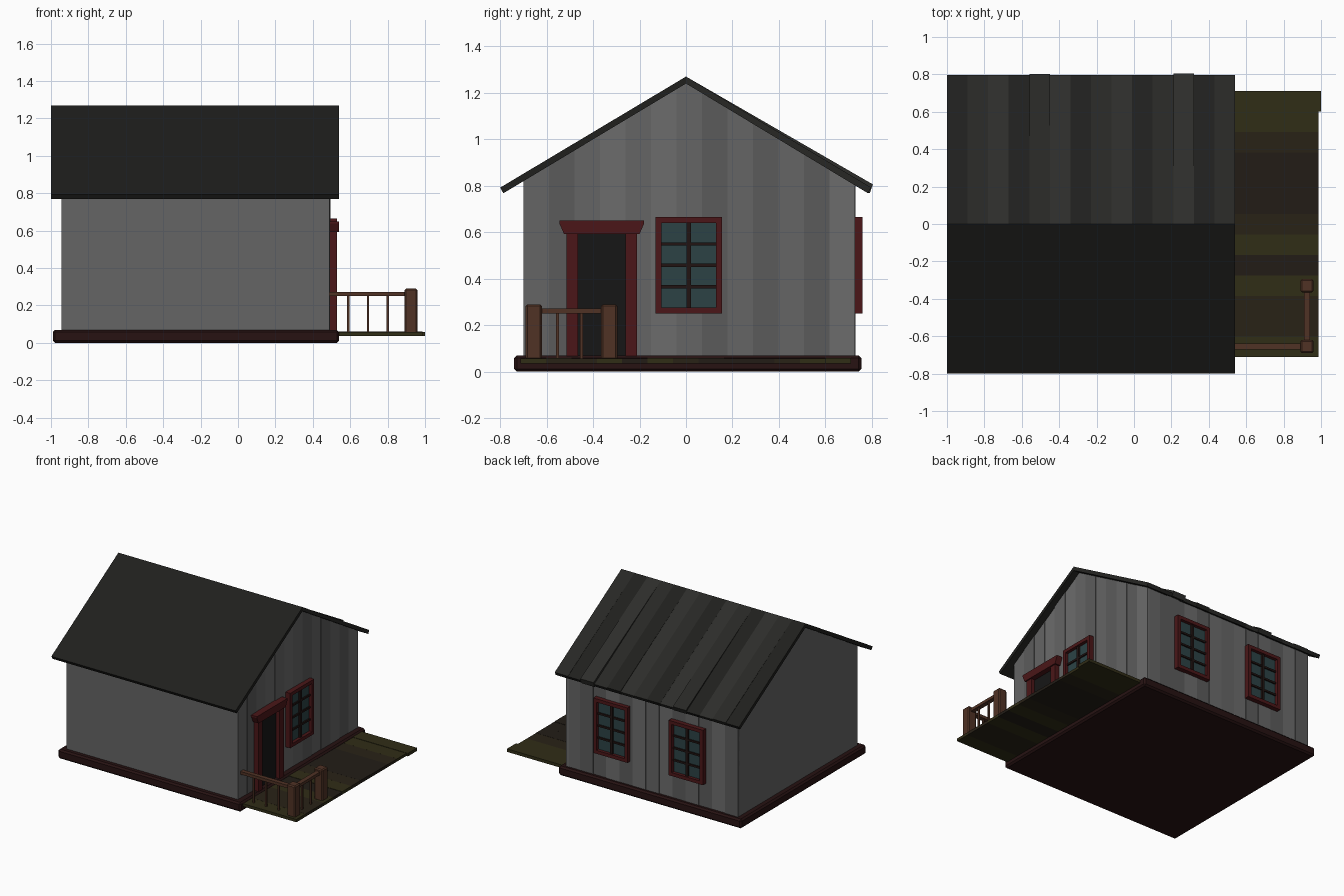
import bpy, bmesh, random
from mathutils import Matrix, Vector

if "Cube" in bpy.data.objects:
    bpy.data.objects.remove(bpy.data.objects["Cube"])

random.seed(4)


def mat(name, r, g, b):
    m = bpy.data.materials.new(name)
    m.diffuse_color = (r, g, b, 1)
    m.use_nodes = True
    m.node_tree.nodes["Principled BSDF"].inputs["Base Color"].default_value = m.diffuse_color
    return m


WALL = [mat("wall_grey_%d" % i, v, v, v) for i, v in enumerate((0.13, 0.105, 0.15))]
ROOF = [mat("roof_dark_%d" % i, v, v, v * 0.9) for i, v in enumerate((0.014, 0.02, 0.026))]
DECK = [mat("deck_wood_%d" % i, *c) for i, c in enumerate(
    ((0.016, 0.012, 0.008), (0.03, 0.026, 0.008), (0.022, 0.016, 0.008)))]
BASE = mat("base_brown", 0.02, 0.006, 0.006)
TRIM = mat("trim_red", 0.07, 0.008, 0.009)
BAR = mat("bar_dark", 0.015, 0.007, 0.006)
GLASS = mat("glass_teal", 0.025, 0.055, 0.06)
DOOR = mat("door_black", 0.008, 0.008, 0.008)
RAIL = mat("rail_wood", 0.08, 0.032, 0.018)


def prism(name, pts, x0, x1, material, place=Matrix(), bevel=0):
    """Extrude a (y, z) outline along x."""
    bm = bmesh.new()
    f = bm.faces.new([bm.verts.new((x0, y, z)) for y, z in pts])
    r = bmesh.ops.extrude_face_region(bm, geom=[f])
    vs = [v for v in r["geom"] if isinstance(v, bmesh.types.BMVert)]
    bmesh.ops.translate(bm, verts=vs, vec=(x1 - x0, 0, 0))
    bmesh.ops.recalc_face_normals(bm, faces=bm.faces)
    bm.transform(place)
    me = bpy.data.meshes.new(name)
    bm.to_mesh(me)
    bm.free()
    me.materials.append(material)
    ob = bpy.data.objects.new(name, me)
    bpy.context.collection.objects.link(ob)
    if bevel:
        b = ob.modifiers.new("Bevel", "BEVEL")
        b.width, b.segments = bevel, 1
    return ob


def box(name, x, y, z, material, place=Matrix(), bevel=0):
    pts = [(y[0], z[0]), (y[1], z[0]), (y[1], z[1]), (y[0], z[1])]
    return prism(name, pts, x[0], x[1], material, place, bevel)


def under_roof(y):
    return 1.245 - 0.6 * abs(y)


def splits(a, b, n):
    return [a + (b - a) * i / n for i in range(n + 1)]


# Base and solid wall core with plain front and left sides
box("base", (-0.99, 0.54), (-0.74, 0.755), (0, 0.07), BASE, bevel=0.012)
core = [(-0.70, 0.06), (0.71, 0.06), (0.71, under_roof(0.71)),
        (0, under_roof(0)), (-0.70, under_roof(0.70))]
prism("wall_core", core, -0.945, 0.472, WALL[0])

# Planks on the right gable wall
ys = splits(-0.70, 0.728, 13)
for i, (a, b) in enumerate(zip(ys, ys[1:])):
    pts = [(a, 0.06), (b, 0.06), (b, under_roof(b))]
    if a < 0 < b:
        pts.append((0, under_roof(0)))
    pts.append((a, under_roof(a)))
    prism("gable_plank_%d" % i, pts, 0.47, 0.488 + random.uniform(0, 0.006),
          random.choice(WALL))

# Planks on the back wall
xs = splits(-0.945, 0.488, 13)
for i, (a, b) in enumerate(zip(xs, xs[1:])):
    box("back_plank_%d" % i, (a, b), (0.705, 0.723 + random.uniform(0, 0.006)),
        (0.06, under_roof(0.72)), random.choice(WALL))

# Roof: one plain front slab, separate planks on the back slope
prism("roof_front", [(0, 1.27), (-0.8, 0.792), (-0.786, 0.768), (0, 1.24)],
      -1.0, 0.54, ROOF[0])
xs = splits(-1.0, 0.54, 14)
for i, (a, b) in enumerate(zip(xs, xs[1:])):
    lift = {4: 0.008, 11: 0.014}.get(i, random.uniform(-0.003, 0.003))
    ext = max(lift, 0) * 0.6
    pts = [(0, 1.27), (0.796 + ext, 0.792 + lift), (0.783 + ext, 0.768), (0, 1.24)]
    prism("roof_plank_%d" % i, pts, a, b, ROOF[i % 3])


# Windows: local x points outwards, local y runs along the wall
def window(name, place):
    w, h, t = 0.143, 0.2075, 0.026
    for s, side in ((-1, "a"), (1, "b")):
        y = sorted((s * w, s * (w - t)))
        z = sorted((s * h, s * (h - t)))
        box(name + "_stile_" + side, (-0.01, 0.034), y, (-h, h), TRIM, place)
        box(name + "_rail_" + side, (-0.01, 0.034), (t - w, w - t), z, TRIM, place)
    box(name + "_glass", (-0.01, 0.01), (t - w, w - t), (t - h, h - t), GLASS, place)
    box(name + "_mullion", (0, 0.024), (-0.01, 0.01), (t - h, h - t), BAR, place)
    for i, z in enumerate((-0.092, 0, 0.092)):
        box("%s_bar_%d" % (name, i), (0, 0.02), (t - w, w - t),
            (z - 0.007, z + 0.007), BAR, place)


window("side_window", Matrix.Translation((0.494, 0.0125, 0.4575)))
for i, x in enumerate((0.10, -0.53)):
    window("back_window_%d" % i, Matrix.Translation((x, 0.726, 0.4575))
           @ Matrix.Rotation(1.5707963, 4, "Z"))

# Door with jambs and a flared lintel
box("door", (0.48, 0.499), (-0.465, -0.255), (0.06, 0.595), DOOR)
for i, y in enumerate((-0.515, -0.26)):
    box("door_jamb_%d" % i, (0.48, 0.53), (y, y + 0.05), (0.06, 0.595), TRIM)
prism("door_lintel", [(-0.525, 0.592), (-0.20, 0.592), (-0.18, 0.638), (-0.18, 0.65),
                      (-0.545, 0.65), (-0.545, 0.638)], 0.48, 0.54, TRIM)

# Deck boards
ys = splits(-0.712, 0.71, 13)
for i, (a, b) in enumerate(zip(ys, ys[1:])):
    dz = random.uniform(0, 0.004)
    box("deck_board_%d" % i, (0.50, 1.0 if i == 12 else 0.987), (a, b),
        (0.036, 0.056 + dz), random.choice(DECK))

# Railing: posts, handrails and thin balusters
for i, y in enumerate((-0.655, -0.33)):
    box("rail_post_%d" % i, (0.89, 0.96), (y - 0.035, y + 0.035), (0.05, 0.29),
        RAIL, bevel=0.008)
box("handrail_side", (0.48, 0.90), (-0.672, -0.638), (0.25, 0.272), RAIL)
box("handrail_end", (0.908, 0.942), (-0.63, -0.36), (0.25, 0.272), RAIL)
spots = [(x, -0.655) for x in (0.59, 0.695, 0.80)] + [(0.925, y) for y in (-0.553, -0.45)]
for i, (x, y) in enumerate(spots):
    box("baluster_%d" % i, (x - 0.006, x + 0.006), (y - 0.006, y + 0.006),
        (0.05, 0.255), RAIL)
